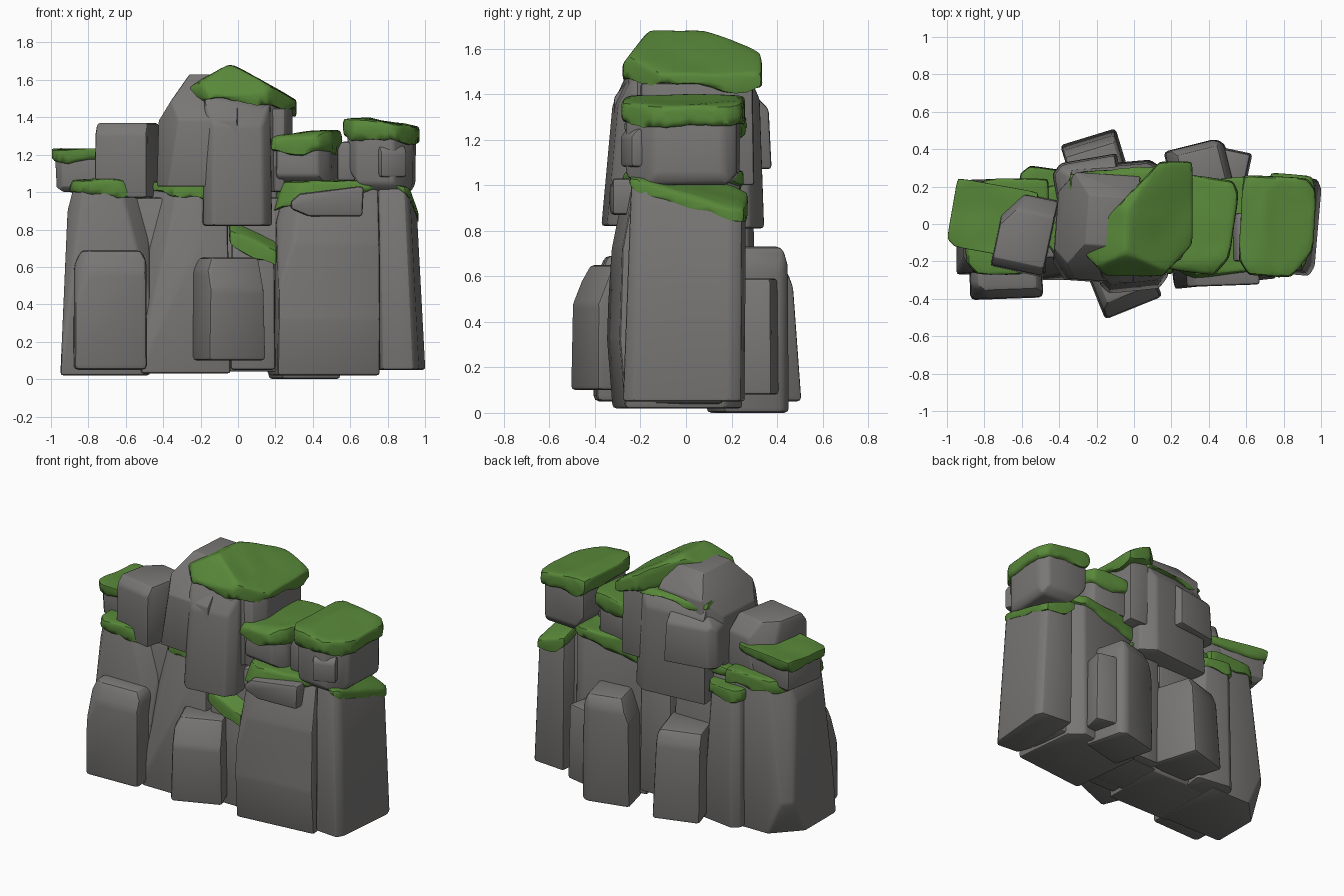
import bpy, bmesh
from mathutils import Vector, Matrix, noise
from math import radians

if "Cube" in bpy.data.objects:
    bpy.data.objects.remove(bpy.data.objects["Cube"])


def material(name, colour):
    m = bpy.data.materials.new(name)
    m.use_nodes = True
    m.diffuse_color = colour
    m.node_tree.nodes["Principled BSDF"].inputs["Base Color"].default_value = colour
    return m


STONE = material("grey stone", (0.19, 0.185, 0.18, 1))
MOSS = material("green moss", (0.1, 0.25, 0.042, 1))


def slice_off(bm, point, normal):
    """Remove everything beyond a plane and close the hole."""
    res = bmesh.ops.bisect_plane(bm, geom=bm.verts[:] + bm.edges[:] + bm.faces[:],
                                 plane_co=point, plane_no=normal, clear_outer=True)
    edges = [e for e in res["geom_cut"] if isinstance(e, bmesh.types.BMEdge)]
    if edges:
        bmesh.ops.holes_fill(bm, edges=[e for e in edges if e.is_boundary], sides=0)


def finish(bm, name, mat, angle):
    bmesh.ops.recalc_face_normals(bm, faces=bm.faces[:])
    mesh = bpy.data.meshes.new(name)
    bm.to_mesh(mesh)
    bm.free()
    mesh.materials.append(mat)
    ob = bpy.data.objects.new(name, mesh)
    bpy.context.collection.objects.link(ob)
    bpy.ops.object.select_all(action="DESELECT")
    ob.select_set(True)
    bpy.context.view_layer.objects.active = ob
    bpy.ops.object.shade_smooth_by_angle(angle=radians(angle))
    return ob


def rock(name, x, y, z, turn=0, taper=(1, 1), lean=(0, 0), cuts=(), bevel=0.016):
    """Block chiselled by planes (normal, distance) in unit-cube space."""
    bm = bmesh.new()
    bmesh.ops.create_cube(bm, size=2)
    for a, b, c, d in cuts:
        n = Vector((a, b, c))
        slice_off(bm, n * (d / n.length_squared), n)
    bmesh.ops.remove_doubles(bm, verts=bm.verts[:], dist=0.02)
    centre = Vector((sum(x), sum(y), sum(z))) / 2
    half = Vector((x[1] - x[0], y[1] - y[0], z[1] - z[0])) / 2
    spin = Matrix.Rotation(radians(turn), 3, "Z")
    for v in bm.verts:
        t = (v.co.z + 1) / 2
        p = Vector((v.co.x * half.x * (1 + (taper[0] - 1) * t),
                    v.co.y * half.y * (1 + (taper[1] - 1) * t), v.co.z * half.z))
        v.co = centre + spin @ p + Vector((lean[0] * t, lean[1] * t, 0))
    bmesh.ops.bevel(bm, geom=bm.edges[:], offset=bevel, segments=2, profile=0.5,
                    affect="EDGES", clamp_overlap=True)
    return finish(bm, name, STONE, 28)


def moss(name, base, rim, tilt=(0, 0), lift=0.02, grow=0.024, rounds=3):
    """Swollen, ragged cap following the upper part of a rock."""
    bm = bmesh.new()
    bm.from_mesh(base.data)
    pts = [v.co for v in bm.verts]
    centre = sum(pts, Vector()) / len(pts)
    size = [max(p[i] for p in pts) - min(p[i] for p in pts) for i in (0, 1)]
    for v in bm.verts:
        for i in (0, 1):
            v.co[i] = centre[i] + (v.co[i] - centre[i]) * (1 + 2 * grow / size[i])
        v.co.z += lift
    slice_off(bm, Vector((centre.x, centre.y, rim)), Vector((-tilt[0], -tilt[1], -1)))
    bmesh.ops.triangulate(bm, faces=bm.faces[:])
    for _ in range(3):
        long_edges = [e for e in bm.edges if e.calc_length() > 0.07]
        bmesh.ops.subdivide_edges(bm, edges=long_edges, cuts=1)
        bmesh.ops.triangulate(bm, faces=bm.faces[:])
    for v in bm.verts:
        above = (v.co.z - rim + tilt[0] * (v.co.x - centre.x) + tilt[1] * (v.co.y - centre.y))
        ragged = 0.055 if above < 0.01 else 0.012
        v.co.z += ragged * noise.noise(v.co * 8)
    for _ in range(rounds):
        bmesh.ops.smooth_vert(bm, verts=bm.verts[:], factor=0.4, use_axis_x=True,
                              use_axis_y=True, use_axis_z=True)
    return finish(bm, name, MOSS, 50)


# Tall lower columns
left_column = rock("left_column", (-0.95, -0.47), (-0.27, 0.24), (0.02, 1.02), taper=(0.9, 0.95),
                   lean=(0.02, 0), cuts=[(-1, 0, 0.5, 1.38), (1, -1, 0.6, 1.9), (-1, 1, 0.2, 1.65),
                                         (-1, 1, -1, 2.3), (-1, -1, 0.2, 1.85)])
middle_column = rock("middle_left_column", (-0.52, -0.04), (-0.3, 0.2), (0.03, 1.02),
                     taper=(0.84, 0.9), lean=(0.02, 0.02), cuts=[(-1, -1, 0.4, 1.7), (0, 1, -1, 1.8)])
right_middle = rock("middle_right_column", (0.185, 0.735), (-0.33, 0.23), (0.02, 1.02), turn=6,
                    taper=(0.98, 0.93), lean=(0, 0.01),
                    cuts=[(0, -1, 0.3, 1.12), (0, -1, -0.2, 1.08), (-1, 0, 0.5, 1.32),
                          (-1, -1, 0.6, 1.95), (1, 1, 0, 1.7)])
right_column = rock("right_column", (0.725, 0.985), (-0.27, 0.25), (0.05, 1.02), turn=-5,
                    taper=(0.84, 0.94), lean=(-0.03, 0.02),
                    cuts=[(0.1, 0.17, 1, 0.94), (-1, -1, 0, 1.45), (1, -1, 0, 1.8), (1, 1, 0, 1.8)])
filler = rock("centre_filler", (-0.04, 0.2), (-0.26, 0.22), (0.05, 0.87), taper=(0.95, 0.97),
              cuts=[(0.13, -0.3, 1, 0.95)])
back_filler = rock("back_left_column", (-0.62, -0.33), (0.0, 0.3), (0.03, 0.93), turn=-8,
                   taper=(0.92, 0.9), cuts=[(1, 1, 0.2, 1.7), (-1, 1, 0, 1.7)])
rock("inner_core", (-0.7, 0.75), (-0.18, 0.16), (0.04, 0.97))

# Short leaning stones round the foot
rock("front_left_stone", (-0.88, -0.49), (-0.4, -0.12), (0.05, 0.69), turn=2, taper=(0.98, 0.96),
     cuts=[(0, -1, 0.8, 1.5), (-1, 0, 0.8, 1.6), (1, 0, 0.9, 1.75), (-1, -1, 0.8, 2.1)], bevel=0.025)
rock("front_centre_stone", (-0.22, 0.11), (-0.46, -0.17), (0.1, 0.65), turn=22, taper=(0.93, 0.95),
     cuts=[(0, -1, 0.8, 1.3), (-1, 0, 0.8, 1.6)], bevel=0.02)
rock("back_right_stone", (0.19, 0.52), (0.12, 0.43), (0, 0.73), turn=14, taper=(0.95, 0.98),
     cuts=[(-1, 0, 0.8, 1.45), (0, 1, 0.9, 1.7), (1, 0, 0.8, 1.6), (1, 1, 0, 1.75)], bevel=0.022)
rock("back_right_chip", (0.4, 0.61), (0.15, 0.4), (0.08, 0.59), turn=-12, taper=(0.9, 0.95))
rock("back_centre_stone", (-0.35, -0.04), (0.12, 0.475), (0.05, 0.64), turn=17, taper=(0.94, 0.88),
     lean=(0, -0.02), cuts=[(0, 1, 0.6, 1.42), (1, 0, 0.8, 1.7)], bevel=0.022)

# Central tower
rock("tower_left", (-0.42, 0.02), (-0.31, 0.28), (1.03, 1.63), turn=-4, taper=(0.97, 0.95),
     cuts=[(-1, 0, 0.9, 1.15), (0, -1, 0.8, 1.15), (-1, -1, 0.2, 1.5), (0, 1, 0.9, 1.5),
           (-1, 1, 0, 1.6)])
rock("tower_front", (-0.2, 0.17), (-0.36, 0.05), (0.82, 1.53), turn=6, taper=(0.95, 0.88),
     lean=(0, 0.04), cuts=[(0, -1, 0.8, 1.4), (1, -1, 0, 1.7), (-1, -1, 0, 1.75)])
tower_back = rock("tower_back", (-0.34, 0.2), (-0.1, 0.33), (0.81, 1.46), turn=5, taper=(0.93, 0.9),
                  cuts=[(0, 1, 0.8, 1.6), (1, 1, 0, 1.65)])
rock("tower_back_chip", (-0.42, -0.06), (0.02, 0.35), (1.07, 1.39), turn=10, taper=(0.92, 0.92),
     cuts=[(0, 1, 1, 1.65), (-1, 1, 0, 1.7), (-1, 0, 1, 1.6)])
crown = rock("tower_crown", (-0.24, 0.28), (-0.26, 0.3), (1.0, 1.655), taper=(0.98, 0.96),
             cuts=[(0.5, 0, 1, 0.92), (-0.5, 0, 1, 1.13), (-1, 1, 0, 0.6), (0, -1.2, 1, 1.75),
                   (0, 0.3, 1, 1.05), (1, -1, 0, 1.45), (-1, -1, 0, 1.6)])
rock("tower_side_stone", (0.05, 0.28), (-0.2, 0.29), (1.0, 1.45), turn=3, taper=(1.05, 1),
     cuts=[(1, -1, 0, 1.6), (1, 1, 0, 1.7)])

# Upper side boulders
far_left = rock("far_left_boulder", (-0.95, -0.57), (-0.13, 0.18), (1.0, 1.21), turn=-10,
                taper=(1.05, 1.05), cuts=[(1, -1, 0, 1.7), (-1, 0, -0.8, 1.6), (0, -1, -0.7, 1.5),
                                          (-1, -1, 0, 1.8), (0, 1, -0.7, 1.5)])
rock("left_boulder", (-0.73, -0.44), (-0.26, 0.16), (0.97, 1.37), turn=-12, taper=(0.97, 0.95),
     cuts=[(-1, 1, 0.3, 1.4), (0, -1, 0.7, 1.5), (0, 1, 0.8, 1.4)])
side = rock("right_middle_boulder", (0.23, 0.52), (-0.24, 0.22), (1.04, 1.29), turn=-8,
            taper=(0.95, 1), cuts=[(1, 1, 0, 1.75), (-0.2, 0, 1, 0.95), (0, -1, -0.8, 1.5),
                                   (1, -1, 0, 1.6), (0, -1, 1, 1.75)])
far_right = rock("far_right_boulder", (0.595, 0.94), (-0.26, 0.23), (1.0, 1.365), turn=-3,
                 taper=(1.02, 1.0),
                 cuts=[(0.17, 0, 1, 0.94), (-1, -1, 0, 1.7), (1, -1, 0, 1.45), (-1, 0, -0.8, 1.25),
                       (0, -1, -0.8, 1.6), (1, 0, -0.6, 1.45), (0, 1, -0.7, 1.5), (1, 1, 0, 1.75)],
                 bevel=0.025)
rock("right_boulder_chip", (0.53, 0.63), (-0.2, 0.06), (1.06, 1.27), cuts=[(-1, 0, 1, 1.6)])
rock("right_front_chip", (0.73, 0.88), (-0.27, -0.1), (1.08, 1.25), turn=20, cuts=[(0, -1, 1, 1.6)])
rock("front_ledge", (0.28, 0.66), (-0.33, 0.0), (0.87, 1.03), turn=2, taper=(1.04, 1),
     cuts=[(-1, 0, -1, 1.5), (-0.3, 0, 1, 0.75), (-1, 0, 0.5, 1.0)])

# Moss caps
moss("crown_moss", crown, 1.48, tilt=(0.2, 0.02), grow=0.036, lift=0.025, rounds=2)
moss("tower_back_moss", tower_back, 1.44, lift=0.025, grow=0.015, rounds=2)
moss("far_left_moss", far_left, 1.16)
moss("side_moss", side, 1.21, tilt=(-0.06, 0), lift=0.04, grow=0.03)
moss("far_right_moss", far_right, 1.275, tilt=(0.1, 0), lift=0.028)
moss("left_column_moss", left_column, 0.985, tilt=(0.1, 0), lift=0.05, grow=0.015, rounds=2)
moss("middle_column_moss", middle_column, 0.975, tilt=(0.1, 0), lift=0.035, grow=0.014, rounds=2)
moss("right_middle_moss", right_middle, 0.95, tilt=(-0.22, 0), lift=0.04, grow=0.018, rounds=2)
moss("right_column_moss", right_column, 0.95, tilt=(0.3, 0.32), lift=0.018, grow=0.012, rounds=1)
moss("filler_moss", filler, 0.785, tilt=(0.45, -0.5), lift=0.02, grow=0.014, rounds=1)
moss("back_column_moss", back_filler, 0.88, lift=0.035, grow=0.018, rounds=2)
